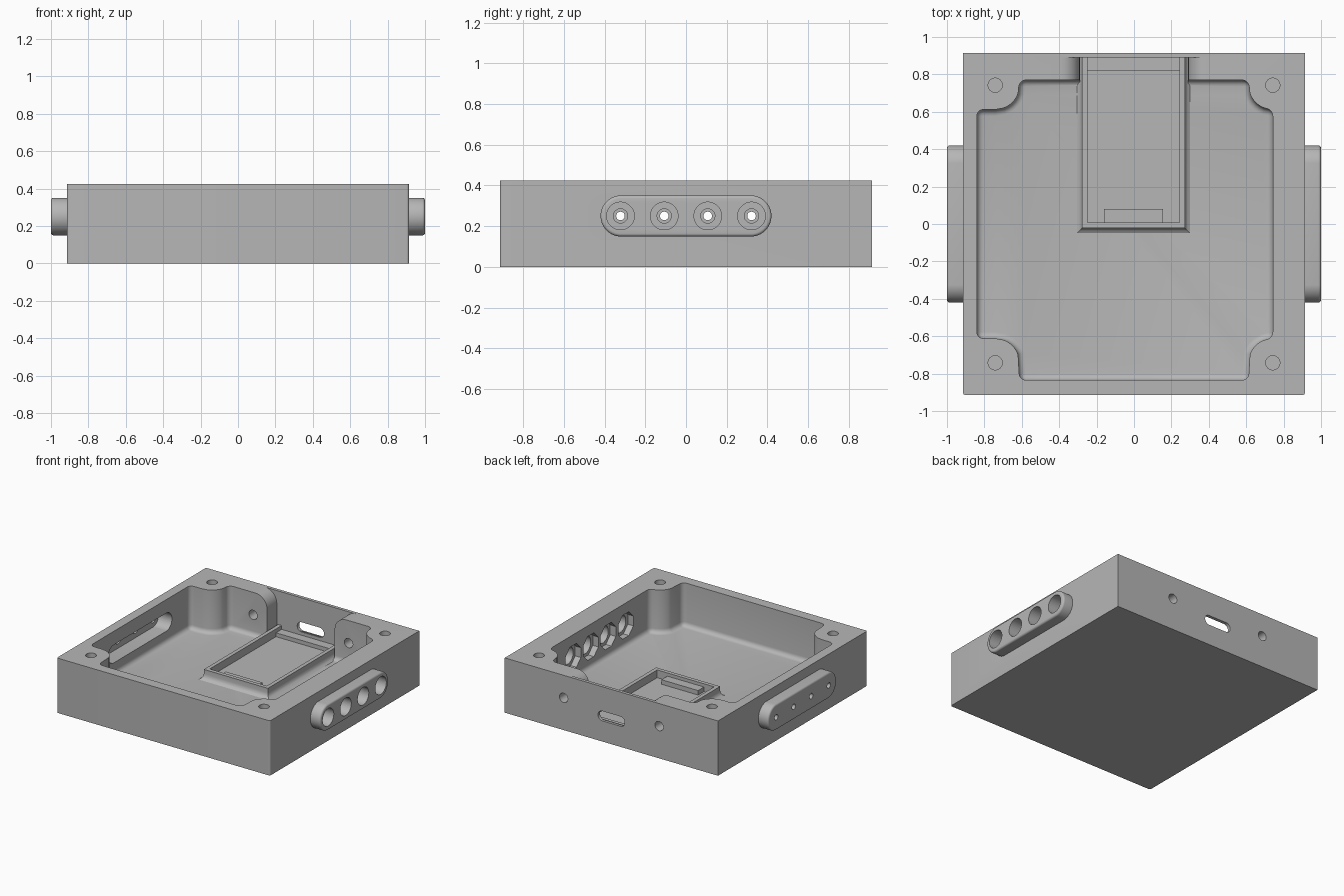
import bpy
import bmesh
from math import pi, sin, cos, radians
from mathutils import Vector

cube = bpy.data.objects.get("Cube")
if cube:
    bpy.data.objects.remove(cube, do_unlink=True)

grey = bpy.data.materials.new("plain_grey")
grey.use_nodes = True
grey.diffuse_color = (0.47, 0.47, 0.47, 1)
grey.node_tree.nodes["Principled BSDF"].inputs["Base Color"].default_value = grey.diffuse_color

HALF, TOP, FLOOR = 0.915, 0.425, 0.09
PORT_Z = 0.25
PORTS = (-0.322, -0.107, 0.107, 0.322)


def to_object(name, bm):
    bmesh.ops.recalc_face_normals(bm, faces=bm.faces)
    mesh = bpy.data.meshes.new(name)
    bm.to_mesh(mesh)
    bm.free()
    mesh.materials.append(grey)
    obj = bpy.data.objects.new(name, mesh)
    bpy.context.collection.objects.link(obj)
    return obj


def prism(name, points, axis, start, end, bevel=0, pick=None):
    """Extrude a flat outline along an axis, rounding the picked edges."""
    place = {"x": lambda u, v: (start, u, v),
             "y": lambda u, v: (u, start, v),
             "z": lambda u, v: (u, v, start)}[axis]
    bm = bmesh.new()
    face = bm.faces.new([bm.verts.new(place(u, v)) for u, v in points])
    made = bmesh.ops.extrude_face_region(bm, geom=[face])["geom"]
    shift = Vector([(end - start) if a == axis else 0 for a in "xyz"])
    bmesh.ops.translate(bm, vec=shift, verts=[g for g in made if isinstance(g, bmesh.types.BMVert)])
    bmesh.ops.recalc_face_normals(bm, faces=bm.faces)
    if bevel:
        bmesh.ops.bevel(bm, geom=[e for e in bm.edges if pick(e)], offset=bevel,
                        segments=5, profile=0.5, affect="EDGES", clamp_overlap=True)
    return to_object(name, bm)


def stadium(u, v, half_u, half_v, count=32):
    """Rounded slot outline; equal halves give a circle."""
    pts = []
    for i in range(count):
        a = (i + 0.5) * 2 * pi / count
        side = (half_u - half_v) * (1 if cos(a) > 0 else -1)
        pts.append((u + side + half_v * cos(a), v + half_v * sin(a)))
    return pts


def rect(x0, x1, y0, y1):
    return [(x0, y0), (x1, y0), (x1, y1), (x0, y1)]


def combine(target, tool, operation="DIFFERENCE"):
    mod = target.modifiers.new("cut", "BOOLEAN")
    mod.operation, mod.object, mod.solver = operation, tool, "EXACT"
    bpy.context.view_layer.objects.active = target
    bpy.ops.object.modifier_apply(modifier=mod.name)
    bpy.data.objects.remove(tool, do_unlink=True)


# Outer block with softened front corners
case = prism("enclosure_case", rect(-HALF, HALF, -HALF, HALF), "z", 0, TOP, 0.015,
             lambda e: abs(e.verts[0].co.z - e.verts[1].co.z) > 0.1 and e.verts[0].co.y < 0)

# Raised port strips on both sides
for s in (-1, 1):
    strip = prism("port_strip", stadium(0, PORT_Z, 0.42, 0.101, 48), "x", s * 0.89, s * 1.0, 0.015,
                  lambda e: all(abs(v.co.x) > 0.99 for v in e.verts))
    combine(case, strip, "UNION")

# Main cavity leaving a round screw boss in each corner
SCREW, BOSS = 0.742, 0.13


def corner(sx, sy, wall_x, wall_y):
    pts = [(wall_x, sy * (SCREW - BOSS))]
    for deg in (0, 20, 30, 40, 50, 60, 70):
        if deg or abs(wall_x) > SCREW:
            a = radians(deg)
            pts.append((sx * (SCREW - BOSS * sin(a)), sy * (SCREW - BOSS * cos(a))))
    return pts + [(sx * (SCREW - BOSS), wall_y)]


LEFT, RIGHT, FRONT, BACK = -0.84, SCREW, -0.835, 0.77
outline = (corner(-1, -1, LEFT, FRONT) + corner(1, -1, RIGHT, FRONT)[::-1]
           + corner(1, 1, RIGHT, BACK) + corner(-1, 1, LEFT, BACK)[::-1])


def cavity_edge(e):
    za, zb = (v.co.z for v in e.verts)
    if abs(za - zb) < 0.01:
        return za < 0.2
    return e.calc_face_angle_signed() > 0.7


combine(case, prism("cavity", outline, "z", FLOOR, 0.6, 0.035, cavity_edge))

# Back notch, flaring out at the top in a rounded shoulder
shoulder = [(0.39 - 0.1 * cos(i * pi / 16), 0.325 + 0.1 * sin(i * pi / 16)) for i in range(9)]
half = [(0.29, FLOOR + 0.001)] + shoulder + [(0.39, 0.6)]
notch = half + [(-u, v) for u, v in reversed(half)]
combine(case, prism("notch", notch, "y", 0.7, 0.89))

# Connector slot and two screw holes through the back wall
combine(case, prism("connector_slot", stadium(0, 0.198, 0.115, 0.038), "y", 0.8, 1))
for x in (-0.41, 0.41):
    combine(case, prism("back_hole", stadium(x, PORT_Z, 0.036, 0.036), "y", 0.7, 1))

# Lid screw holes
for x in (-SCREW, SCREW):
    for y in (-SCREW, SCREW):
        combine(case, prism("lid_hole", stadium(x, y, 0.038, 0.038), "z", 0.15, 0.5))

# Long recess behind the left-hand strip
combine(case, prism("strip_recess", stadium(0, PORT_Z, 0.39, 0.07, 48), "x", -0.955, -0.7))

# Large ports with nut pockets on one side, small pin holes on the other
for y in PORTS:
    combine(case, prism("nut_pocket", stadium(y, PORT_Z, 0.1, 0.1, 8), "x", 0.68, 0.79))
    combine(case, prism("port_hole", stadium(y, PORT_Z, 0.068, 0.068), "x", 0.7, 1.1))
    combine(case, prism("pin_seat", stadium(y, PORT_Z, 0.035, 0.035), "x", -0.97, -0.9))
    combine(case, prism("pin_hole", stadium(y, PORT_Z, 0.021, 0.021), "x", -1.1, -0.9))

# Board cradle: one wall profile swept round a rectangle, with a flared foot
bm = bmesh.new()
rings = []
for grow, z in ((0.035, 0.086), (0.014, 0.097), (0.004, 0.111), (0, 0.13),
                (0, 0.165), (-0.03, 0.165), (-0.03, 0.105)):
    corners = rect(-0.278 - grow, 0.272 + grow, -0.022 - grow, 0.895)
    rings.append([bm.verts.new((x, y, z)) for x, y in corners])
for low, high in zip(rings, rings[1:]):
    for i in range(4):
        j = (i + 1) % 4
        bm.faces.new((low[i], low[j], high[j], high[i]))
bm.faces.new(rings[-1])
bm.faces.new(rings[0][::-1])
cradle = to_object("board_cradle", bm)

# Rests at both ends of the cradle
back_rest = prism("back_rest", rect(-0.248, 0.242, 0.82, 0.893), "z", 0.1, 0.135)
front_rest = prism("front_rest", rect(-0.16, 0.155, 0.005, 0.08), "z", 0.1, 0.14)

# Smooth the round surfaces and keep the edges sharp
bpy.ops.object.select_all(action="DESELECT")
for obj in (case, cradle):
    obj.select_set(True)
bpy.context.view_layer.objects.active = case
bpy.ops.object.shade_smooth_by_angle(angle=radians(30))
